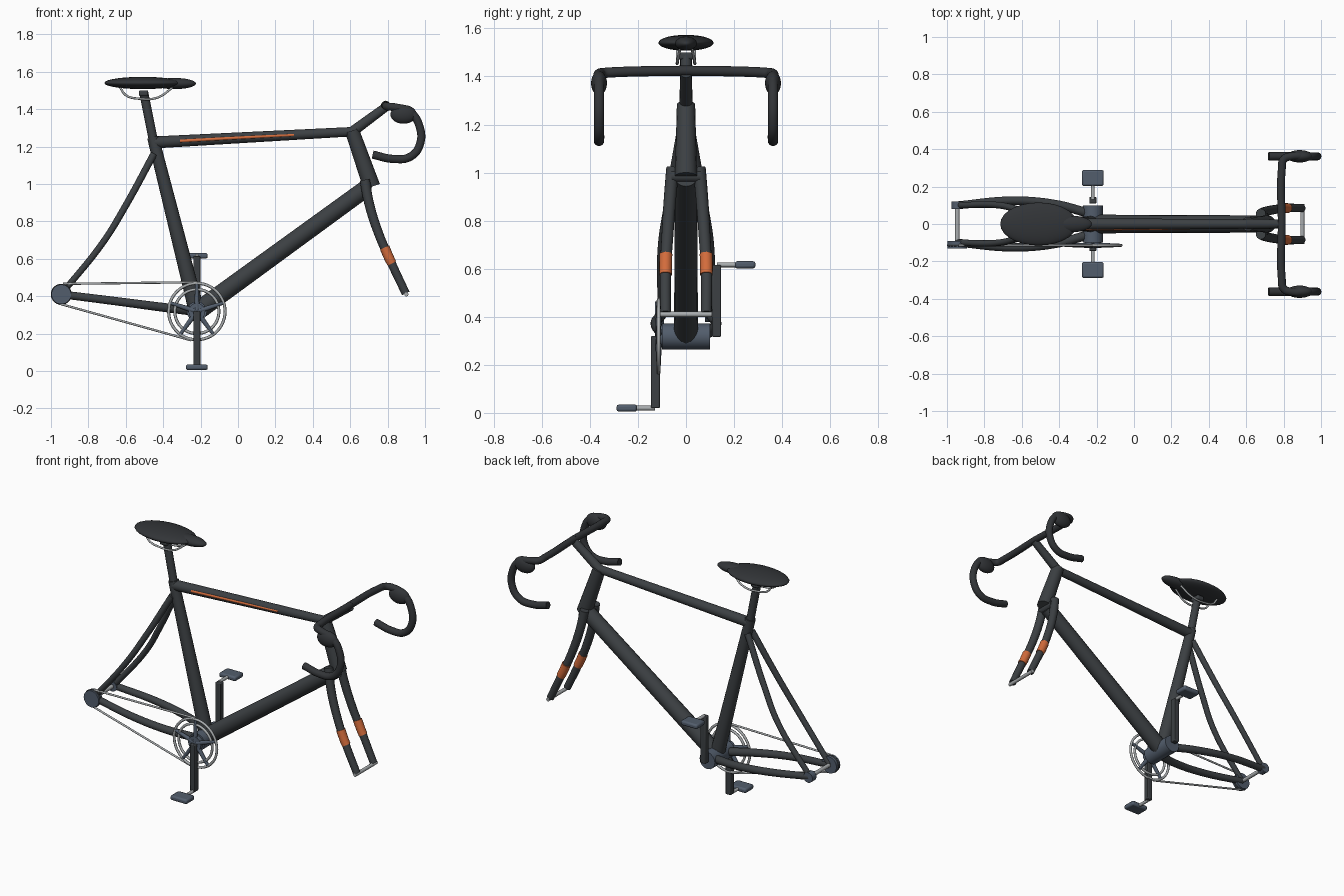
import bpy, math
from mathutils import Vector

cube = bpy.data.objects.get("Cube")
if cube:
    bpy.data.objects.remove(cube, do_unlink=True)


def material(name, rgb):
    m = bpy.data.materials.new(name)
    m.use_nodes = True
    m.diffuse_color = (*rgb, 1)
    m.node_tree.nodes["Principled BSDF"].inputs["Base Color"].default_value = (*rgb, 1)
    return m


FRAME = material("frame charcoal", (0.045, 0.051, 0.056))
BLACK = material("grip black", (0.032, 0.035, 0.039))
SLATE = material("slate metal", (0.085, 0.11, 0.15))
SILVER = material("silver metal", (0.40, 0.42, 0.43))
ORANGE = material("orange accent", (0.65, 0.15, 0.045))


def finish(ob, name, mat, angle=40):
    ob.name = name
    ob.data.materials.clear()
    ob.data.materials.append(mat)
    bpy.ops.object.select_all(action='DESELECT')
    ob.select_set(True)
    bpy.context.view_layer.objects.active = ob
    bpy.ops.object.shade_smooth_by_angle(angle=math.radians(angle))
    return ob


def tube(name, mat, path, r0, r1=None, side=1):
    """Round tube through the points, tapering r0 to r1; side=-1 mirrors in y."""
    r1 = r0 if r1 is None else r1
    cu = bpy.data.curves.new(name, 'CURVE')
    cu.dimensions = '3D'
    cu.bevel_depth = 1
    cu.bevel_resolution = 6
    cu.use_fill_caps = True
    cu.resolution_u = 1 if len(path) == 2 else 8
    sp = cu.splines.new('BEZIER')
    sp.bezier_points.add(len(path) - 1)
    for i, (p, (x, y, z)) in enumerate(zip(sp.bezier_points, path)):
        p.co = (x, y * side, z)
        p.radius = r0 + (r1 - r0) * i / (len(path) - 1)
    for p in sp.bezier_points:
        p.handle_left_type = p.handle_right_type = 'AUTO'
    ob = bpy.data.objects.new(name, cu)
    bpy.context.collection.objects.link(ob)
    bpy.ops.object.select_all(action='DESELECT')
    ob.select_set(True)
    bpy.context.view_layer.objects.active = ob
    bpy.ops.object.convert(target='MESH')
    return finish(bpy.context.object, name, mat)


def axle(name, mat, x, z, y0, y1, r):
    return tube(name, mat, [(x, y0, z), (x, y1, z)], r)


def ellipsoid(name, mat, loc, radii):
    bpy.ops.mesh.primitive_uv_sphere_add(segments=28, ring_count=14, location=loc)
    bpy.context.object.scale = radii
    return finish(bpy.context.object, name, mat, 80)


def box(name, mat, loc, size, bevel):
    bpy.ops.mesh.primitive_cube_add(size=1, location=loc)
    ob = bpy.context.object
    ob.scale = size
    bpy.ops.object.transform_apply(location=False, rotation=False, scale=True)
    mod = ob.modifiers.new("bevel", 'BEVEL')
    mod.width, mod.segments = bevel, 2
    return finish(ob, name, mat)


def ring(name, mat, loc, radius, thick):
    bpy.ops.mesh.primitive_torus_add(location=loc, rotation=(math.pi / 2, 0, 0),
                                     major_radius=radius, minor_radius=thick,
                                     major_segments=48, minor_segments=8)
    return finish(bpy.context.object, name, mat, 80)


BB = (-0.22, 0, 0.318)
REAR = (-0.945, 0, 0.41)

# Main frame
tube("seat_tube", FRAME, [BB, (-0.455, 0, 1.25)], 0.043, 0.031)
tube("seat_post", FRAME, [(-0.45, 0, 1.22), (-0.505, 0, 1.495)], 0.024)
tube("top_tube", FRAME, [(-0.45, 0, 1.222), (0.62, 0, 1.28)], 0.032, 0.025)
tube("top_tube_stripe", ORANGE, [(-0.31, -0.025, 1.23), (0.0, -0.025, 1.247), (0.3, -0.022, 1.262)], 0.009, 0.007)
tube("down_tube", FRAME, [BB, (0.69, 0, 0.98)], 0.05, 0.046)
tube("head_tube", FRAME, [(0.61, 0, 1.285), (0.715, 0, 0.985)], 0.038, 0.046)
axle("bottom_bracket", SLATE, BB[0], BB[2], -0.1, 0.1, 0.054)

# Saddle
ellipsoid("saddle", BLACK, (-0.51, 0, 1.54), (0.205, 0.115, 0.033))
ellipsoid("saddle_nose", BLACK, (-0.34, 0, 1.537), (0.115, 0.045, 0.03))
box("saddle_clamp", FRAME, (-0.505, 0, 1.485), (0.05, 0.07, 0.03), 0.008)

# Cockpit
tube("stem", FRAME, [(0.605, 0, 1.275), (0.795, 0, 1.415)], 0.028, 0.024)
bar = [(0.79, 0, 1.424), (0.79, 0.29, 1.418), (0.80, 0.345, 1.414), (0.84, 0.362, 1.41),
       (0.92, 0.362, 1.385), (0.97, 0.362, 1.31), (0.972, 0.362, 1.21),
       (0.92, 0.362, 1.145), (0.83, 0.362, 1.134), (0.72, 0.362, 1.157)]

# Fork, stays and other paired parts
blade = [(0.678, 0.055, 1.02), (0.70, 0.066, 0.90), (0.75, 0.077, 0.74),
         (0.81, 0.085, 0.60), (0.897, 0.085, 0.415)]
seat_stay = [(-0.45, 0.022, 1.16), (-0.60, 0.07, 0.885), (-0.72, 0.10, 0.69), (-0.945, 0.1, 0.41)]
chain_stay = [(-0.25, 0.06, 0.322), (-0.42, 0.105, 0.343), (-0.65, 0.125, 0.373), (-0.945, 0.1, 0.41)]
rail = [(-0.63, 0.035, 1.515), (-0.60, 0.036, 1.475), (-0.53, 0.036, 1.456),
        (-0.43, 0.036, 1.462), (-0.35, 0.025, 1.515)]
for side, label in ((1, "left"), (-1, "right")):
    tube(label + "_handlebar", BLACK, bar, 0.021, 0.022, side)
    ellipsoid(label + "_brake_hood", BLACK, (0.885, 0.362 * side, 1.372), (0.07, 0.033, 0.05))
    tube(label + "_fork_blade", FRAME, blade, 0.027, 0.022, side)
    tube(label + "_fork_band", ORANGE, [(0.784, 0.084, 0.66), (0.81, 0.085, 0.60), (0.823, 0.085, 0.575)],
         0.027, 0.026, side)
    tube(label + "_seat_stay", FRAME, seat_stay, 0.019, 0.017, side)
    tube(label + "_chain_stay", FRAME, chain_stay, 0.025, 0.021, side)
    tube(label + "_saddle_rail", SILVER, rail, 0.006, None, side)
    # Crank arm reaches up on the left and down on the right
    box(label + "_crank", FRAME, (BB[0], 0.127 * side, BB[2] + 0.148 * side), (0.037, 0.037, 0.3), 0.005)
    pz = BB[2] + 0.298 * side
    axle(label + "_pedal_axle", SILVER, BB[0], pz, 0.13 * side, 0.22 * side, 0.01)
    box(label + "_pedal", SLATE, (BB[0], 0.246 * side, pz), (0.116, 0.086, 0.03), 0.01)
axle("fork_crown", FRAME, 0.69, 0.985, -0.06, 0.06, 0.026)
axle("front_axle", SILVER, 0.9, 0.41, -0.108, 0.108, 0.011)

# Rear hub ends
axle("rear_axle", SILVER, REAR[0], REAR[2], -0.1, 0.1, 0.012)
axle("left_dropout", SLATE, REAR[0], REAR[2], 0.08, 0.12, 0.032)
axle("sprocket", SLATE, REAR[0], REAR[2], -0.13, -0.092, 0.053)

# Chainset
RY = -0.114
ring("outer_chainring", SILVER, (BB[0], RY, BB[2]), 0.151, 0.008)
ring("inner_chainring", SILVER, (BB[0], RY, BB[2]), 0.118, 0.008)
axle("chainring_hub", SLATE, BB[0], BB[2], -0.125, -0.09, 0.045)
for i in range(5):
    a = math.radians(18 + 72 * i)
    centre = Vector((BB[0], RY, BB[2]))
    arm = Vector((math.cos(a), 0, math.sin(a)))
    tube("chainring_arm", SLATE, [centre, centre + arm * 0.148], 0.015, 0.009)

# Chain runs and wrap on the sprocket
ring("chain_wrap", FRAME, (REAR[0], RY, REAR[2]), 0.05, 0.006)
tube("upper_chain", SILVER, [(-0.935, RY, 0.466), (-0.22, RY, 0.475)], 0.006)
tube("lower_chain", SILVER, [(-0.955, RY, 0.36), (-0.25, RY, 0.164)], 0.006)
